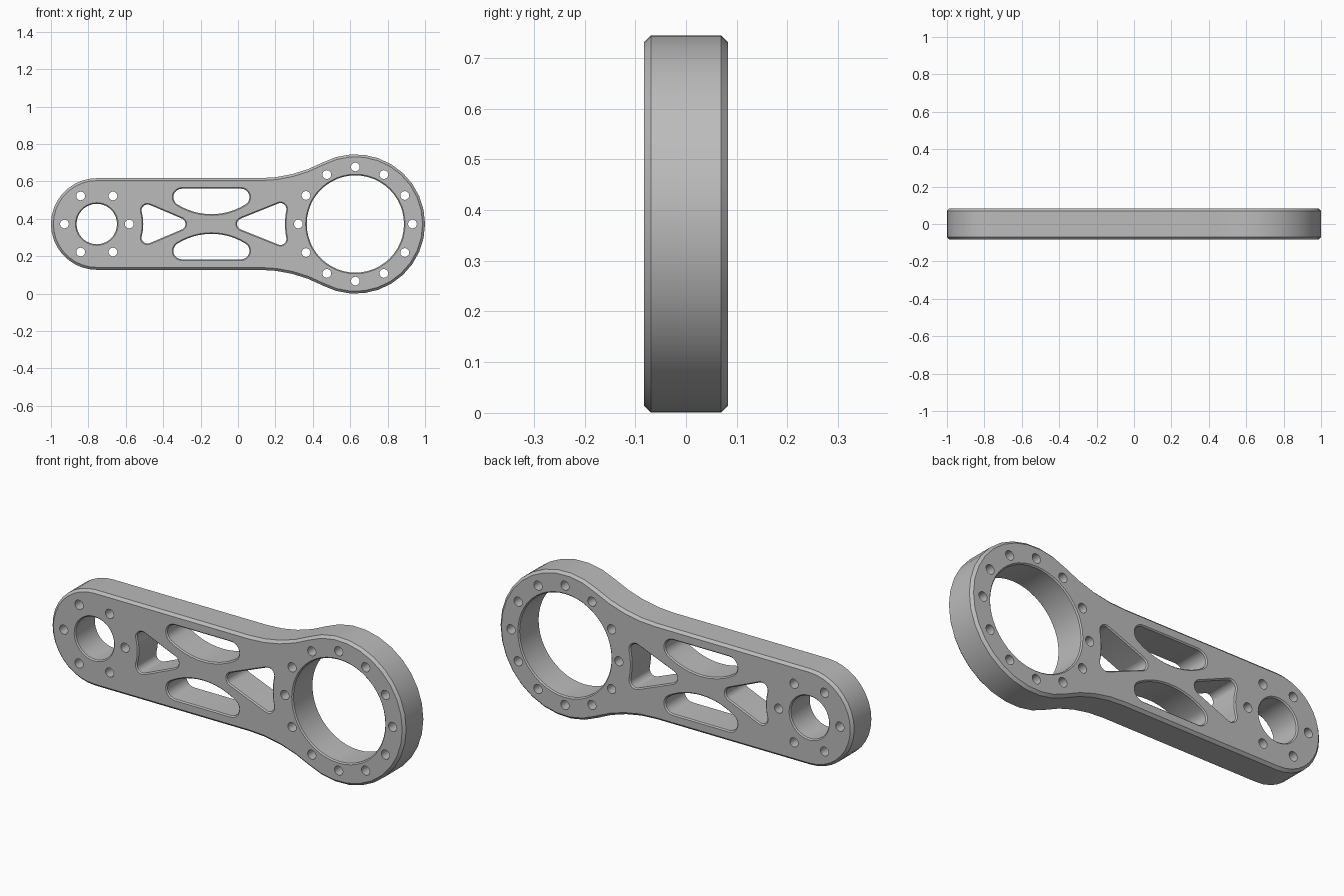
import bpy, bmesh, math
from mathutils import Vector

cube = bpy.data.objects.get("Cube")
if cube:
    bpy.data.objects.remove(cube)

HALF = 0.0825                      # half thickness
MID = 0.3725                       # height of the centre line
BIG, BIG_R = 0.6275, 0.3725        # large end
SMALL, SMALL_R = -0.755, 0.245     # small end


def arc(cx, cz, r, a0, a1, n):
    """Points on an arc, angles in radians."""
    return [Vector((cx + r * math.cos(a0 + (a1 - a0) * i / n),
                    cz + r * math.sin(a0 + (a1 - a0) * i / n))) for i in range(n + 1)]


def circle(cx, cz, r, n):
    return arc(cx, cz, r, 0, math.tau, n)


def mirrored(half):
    """Close a half profile across the centre line."""
    return half + [Vector((p.x, -p.y)) for p in reversed(half)]


def clean(pts):
    """Drop repeated points and make the loop run counter-clockwise."""
    out = []
    for p in pts:
        if not out or (p - out[-1]).length > 1e-4:
            out.append(p)
    if (out[0] - out[-1]).length < 1e-4:
        out.pop()
    area = sum(a.x * b.y - b.x * a.y for a, b in zip(out, out[1:] + out[:1]))
    return out if area > 0 else out[::-1]


def inset(pts, d):
    """Move a loop inwards (d > 0) or outwards (d < 0)."""
    out = []
    for i, p in enumerate(pts):
        e0 = (p - pts[i - 1]).normalized()
        e1 = (pts[(i + 1) % len(pts)] - p).normalized()
        n0, n1 = Vector((-e0.y, e0.x)), Vector((-e1.y, e1.x))
        out.append(p + (n0 + n1) * d / (1 + n0.dot(n1)))
    return out


def outline():
    """Two round ends joined by a bar with concave shoulders."""
    start = 0.115
    dx = BIG - start
    r = (dx ** 2 + SMALL_R ** 2 - BIG_R ** 2) / (2 * (BIG_R - SMALL_R))
    t = math.atan2(SMALL_R + r, -dx)
    return mirrored(arc(BIG, 0, BIG_R, 0, t, 10)
                    + arc(start, SMALL_R + r, r, t - math.pi, -math.pi / 2, 4)
                    + arc(SMALL, 0, SMALL_R, math.pi / 2, math.pi, 9))


def triangle_window(tip, corner_x, corner_z, pivot, r=0.032):
    """Rounded triangle whose short side curves around a pivot."""
    s = 1 if corner_x > tip else -1
    u, up = abs(corner_x - tip), abs(pivot - tip)
    a = math.atan2(corner_z, u) + math.pi / 2
    b = math.atan2(corner_z, up - u)
    big = math.hypot(up - u, corner_z) - r
    half = (arc(0, 0, r, math.pi, a, 5) + arc(u, corner_z, r, a, -b, 8)
            + arc(up, 0, big, math.pi - b, math.pi, 4))
    return [Vector((tip + s * p.x, p.y)) for p in mirrored(half)]


def bowed_slot(side):
    """Slot with round ends and a long side bulging to the centre."""
    cx, reach, z, r, big_r, big_z = -0.142, 0.158, 0.1435, 0.0455, 0.342, 0.3945
    a = math.atan2(z - big_z, -reach)
    b = -math.pi - a
    pts = (arc(cx - reach, z, r, math.pi / 2, a + math.tau, 8)
           + arc(cx, big_z, big_r, a, b, 12)
           + arc(cx + reach, z, r, b, math.pi / 2, 8))
    return [Vector((p.x, side * p.y)) for p in pts]


def bolt_circle(cx, radius, count):
    return [circle(cx + radius * math.cos(math.tau * i / count),
                   radius * math.sin(math.tau * i / count), 0.0235, 16)
            for i in range(count)]


# Loops paired with the chamfer offset into the material
loops = [(outline(), 0.013)]
windows = [circle(BIG, 0, 0.26, 48), circle(SMALL, 0, 0.108, 36),
           triangle_window(-0.313, -0.484, 0.0725, SMALL),
           triangle_window(0.027, 0.227, 0.08, BIG),
           bowed_slot(1), bowed_slot(-1)]
loops += [(w, -0.006) for w in windows]
loops += [(h, 0) for h in bolt_circle(SMALL, 0.173, 6) + bolt_circle(BIG, 0.305, 12)]

# Walls and chamfers, then the two flat faces
bm = bmesh.new()
caps = {-1: [], 1: []}
for pts, c in loops:
    pts = clean(pts)
    levels = [(-HALF, c), (-HALF + abs(c), 0), (HALF - abs(c), 0), (HALF, c)]
    if not c:
        levels = [levels[0], levels[-1]]
    rings = [[bm.verts.new((p.x, y, p.y + MID)) for p in inset(pts, d)] for y, d in levels]
    n = len(pts)
    for low, high in zip(rings, rings[1:]):
        for i in range(n):
            j = (i + 1) % n
            bm.faces.new((low[i], low[j], high[j], high[i]))
    for side, ring in ((-1, rings[0]), (1, rings[-1])):
        caps[side] += [bm.edges.get((ring[i - 1], ring[i])) for i in range(n)]
for side, edges in caps.items():
    bmesh.ops.triangle_fill(bm, edges=edges, use_beauty=True, normal=(0, side, 0))
bmesh.ops.recalc_face_normals(bm, faces=bm.faces)

mesh = bpy.data.meshes.new("link_arm")
bm.to_mesh(mesh)
bm.free()
arm = bpy.data.objects.new("link_arm", mesh)
bpy.context.collection.objects.link(arm)

# Plain grey metal
grey = bpy.data.materials.new("plain_grey")
grey.use_nodes = True
colour = (0.5, 0.5, 0.5, 1)
grey.diffuse_color = colour
grey.node_tree.nodes["Principled BSDF"].inputs["Base Color"].default_value = colour
mesh.materials.append(grey)

bpy.ops.object.select_all(action="DESELECT")
arm.select_set(True)
bpy.context.view_layer.objects.active = arm
bpy.ops.object.shade_smooth_by_angle(angle=math.radians(30))
